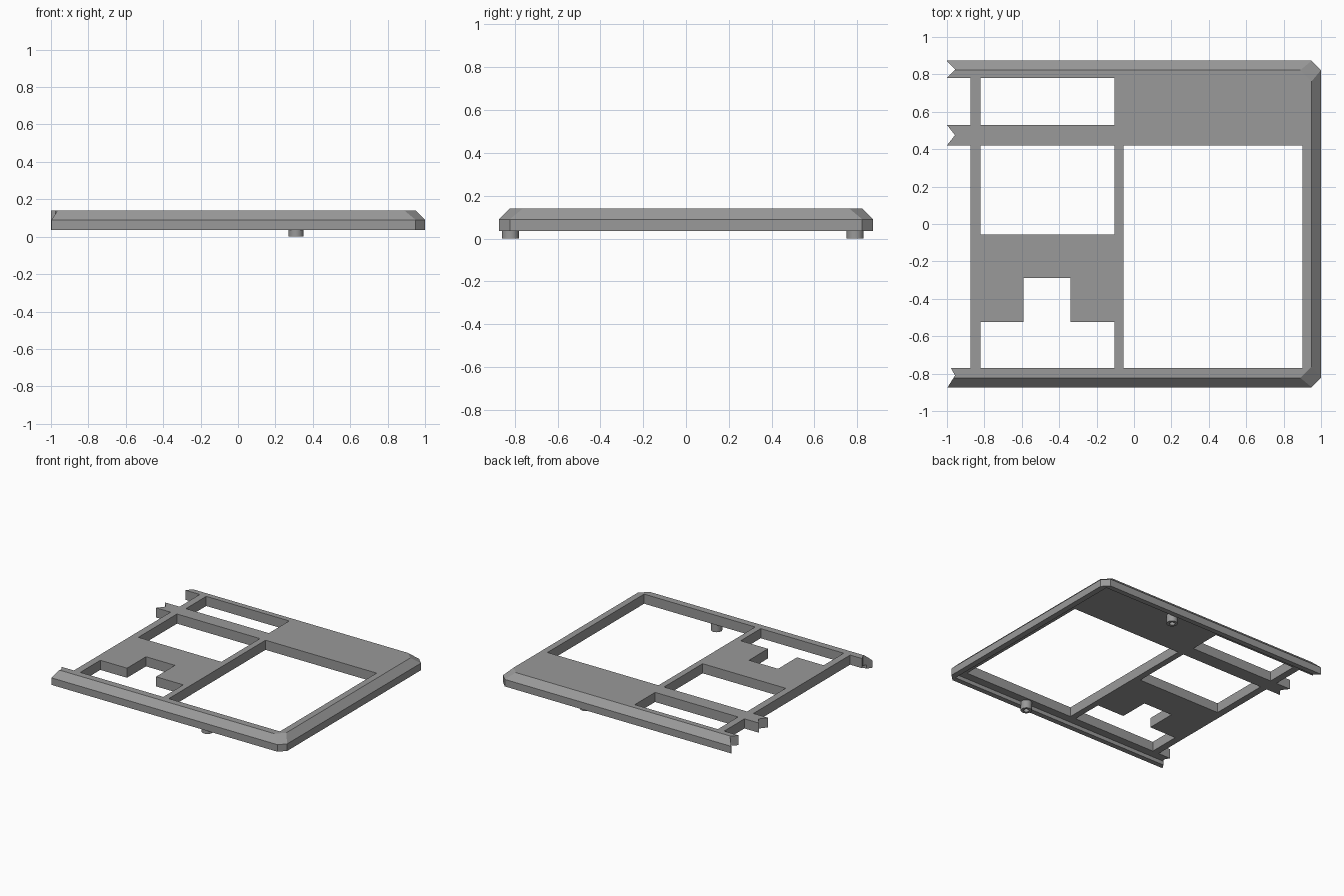
import bpy, bmesh, math

if "Cube" in bpy.data.objects:
    bpy.data.objects.remove(bpy.data.objects["Cube"])

TOP, SHOULDER, FLOOR, BASE = 0.14, 0.09, 0.065, 0.035   # heights
X, Y = 1.0, 0.873                                       # half sizes

grey = bpy.data.materials.new("grey plastic")
grey.diffuse_color = (0.32, 0.32, 0.32, 1)
grey.use_nodes = True
grey.node_tree.nodes["Principled BSDF"].inputs["Base Color"].default_value = grey.diffuse_color


def make(name, bm):
    bmesh.ops.recalc_face_normals(bm, faces=bm.faces)
    mesh = bpy.data.meshes.new(name)
    bm.to_mesh(mesh)
    bm.free()
    mesh.materials.append(grey)
    obj = bpy.data.objects.new(name, mesh)
    bpy.context.collection.objects.link(obj)
    return obj


def loft(name, rings):
    """Join equal-length rings of points into a closed solid."""
    bm = bmesh.new()
    rows = [[bm.verts.new(p) for p in ring] for ring in rings]
    n = len(rows[0])
    for a, b in zip(rows, rows[1:]):
        for i in range(n):
            j = (i + 1) % n
            bm.faces.new((a[i], a[j], b[j], b[i]))
    bm.faces.new(rows[0])
    bm.faces.new(rows[-1])
    return make(name, bm)


def prism(name, points, z0, z1):
    return loft(name, [[(x, y, z) for x, y in points] for z in (z0, z1)])


def box_points(x0, x1, y0, y1):
    return [(x0, y0), (x1, y0), (x1, y1), (x0, y1)]


def outline(inset, corner, z):
    """Plate outline with two chamfered right-hand corners."""
    x, y = X - inset, Y - inset
    return [(-X, -y, z), (x - corner, -y, z), (x, -y + corner, z),
            (x, y - corner, z), (x - corner, y, z), (-X, y, z)]


# Bevelled plate
frame = loft("frame", [outline(0, 0.05, BASE), outline(0, 0.05, SHOULDER),
                       outline(0.05, 0.06, TOP)])

# Openings, left-hand gaps between the rails, and fishtail rail ends
openings = [
    box_points(-0.057, 0.90, -0.77, 0.42),
    box_points(-0.82, -0.105, 0.53, 0.78),
    box_points(-0.82, -0.105, -0.055, 0.42),
    [(-0.82, -0.77), (-0.105, -0.77), (-0.105, -0.523), (-0.34, -0.523),
     (-0.34, -0.29), (-0.59, -0.29), (-0.59, -0.523), (-0.82, -0.523)],
    box_points(-1.1, -0.875, 0.53, 0.78),
    box_points(-1.1, -0.875, -0.77, 0.42),
    [(-1.04, 0.913), (-1.04, 0.743), (-0.957, 0.826)],
    [(-1.04, 0.58), (-1.04, 0.37), (-0.957, 0.475)],
    [(-1.04, -0.943), (-0.957, -0.81), (-0.99, -0.75), (-1.04, -0.75)],
]
cutters = [prism("opening_cutter", pts, -0.1, 0.3) for pts in openings]

# Shallow recess underneath leaves a thin lip around the rim
cutters.append(prism("recess_cutter", box_points(-1.1, 0.955, -0.833, 0.833), -0.1, FLOOR))

for cutter in cutters:
    mod = frame.modifiers.new("cut", 'BOOLEAN')
    mod.operation, mod.solver, mod.object = 'DIFFERENCE', 'EXACT', cutter
bpy.context.view_layer.update()
graph = bpy.context.evaluated_depsgraph_get()
cut_mesh = bpy.data.meshes.new_from_object(frame.evaluated_get(graph))
frame.modifiers.clear()
frame.data = cut_mesh
for cutter in cutters:
    bpy.data.objects.remove(cutter, do_unlink=True)

# Hollow locating pegs
for name, y in (("front_peg", -0.82), ("back_peg", 0.79)):
    def circle(r, z):
        return [(0.31 + r * math.cos(i * math.tau / 24),
                 y + r * math.sin(i * math.tau / 24), z) for i in range(24)]
    peg = loft(name, [circle(0.04, FLOOR + 0.01), circle(0.04, 0),
                      circle(0.02, 0), circle(0.02, 0.05)])
    bpy.context.view_layer.objects.active = peg
    peg.select_set(True)
    bpy.ops.object.shade_smooth_by_angle(angle=math.radians(35))
    peg.select_set(False)
